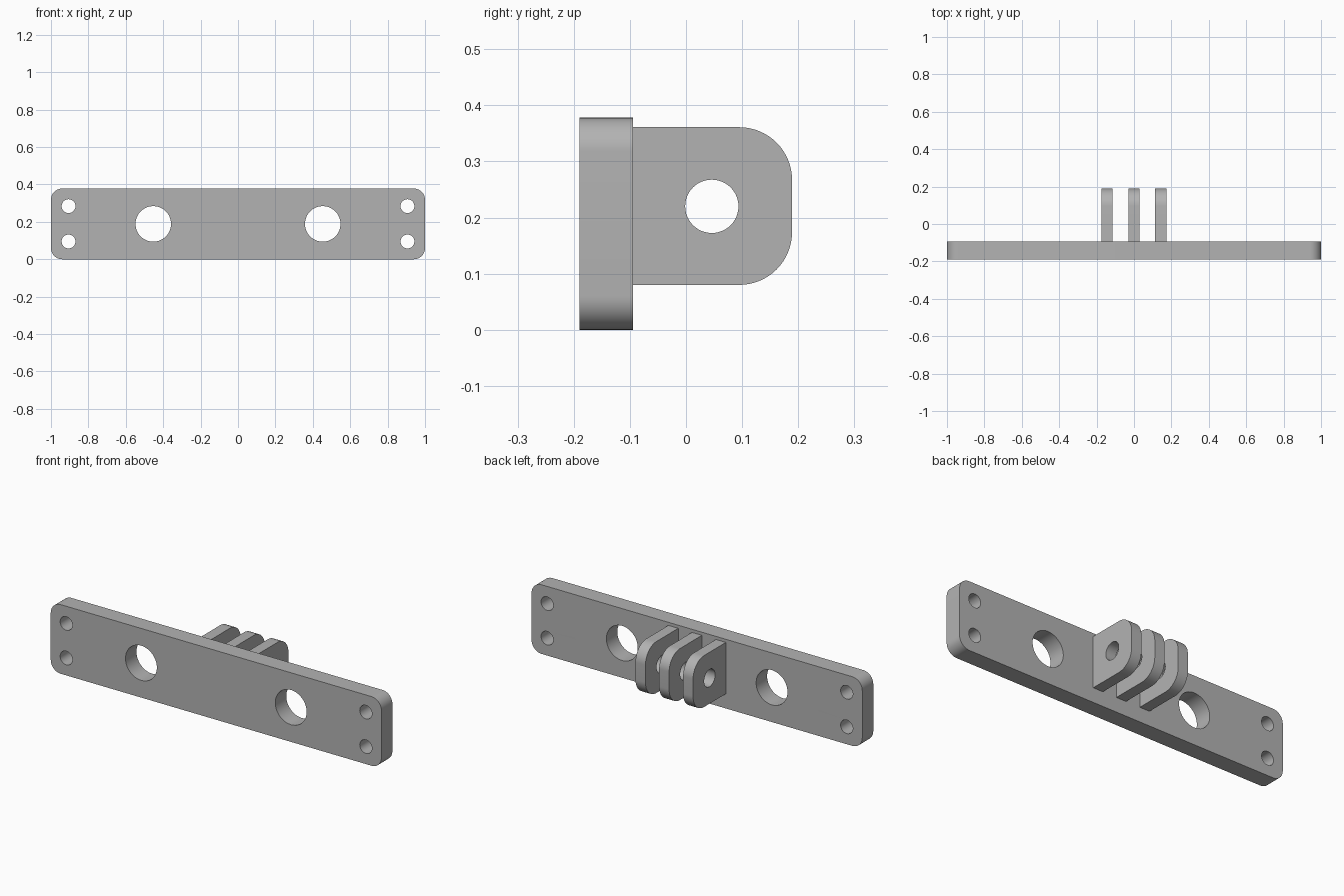
import bpy, bmesh
from math import cos, sin, pi
from mathutils import Matrix

cube = bpy.data.objects.get("Cube")
if cube:
    bpy.data.objects.remove(cube, do_unlink=True)

grey = bpy.data.materials.new("light_grey")
grey.use_nodes = True
colour = (0.45, 0.45, 0.45, 1)
grey.diffuse_color = colour
grey.node_tree.nodes["Principled BSDF"].inputs["Base Color"].default_value = colour


def arc(cx, cy, r, start, sweep, steps):
    return [(cx + r * cos(start + sweep * i / steps),
             cy + r * sin(start + sweep * i / steps)) for i in range(steps + 1)]


def circle(cx, cy, r, steps=48):
    return arc(cx, cy, r, 0, 2 * pi, steps)[:-1]


def slab(name, loops, depth, matrix):
    """Extrude an outline with holes, centred on its own plane, then place it."""
    curve = bpy.data.curves.new(name + "_profile", "CURVE")
    curve.dimensions = "2D"
    curve.fill_mode = "BOTH"
    curve.extrude = depth / 2
    for loop in loops:
        spline = curve.splines.new("POLY")
        spline.points.add(len(loop) - 1)
        for point, (u, v) in zip(spline.points, loop):
            point.co = (u, v, 0, 1)
        spline.use_cyclic_u = True
    source = bpy.data.objects.new(name + "_profile", curve)
    bpy.context.collection.objects.link(source)
    bpy.context.view_layer.update()
    graph = bpy.context.evaluated_depsgraph_get()
    mesh = bpy.data.meshes.new_from_object(source.evaluated_get(graph))
    bpy.data.objects.remove(source, do_unlink=True)
    bpy.data.curves.remove(curve)
    mesh.name = name

    # Weld caps to walls so the part is one closed solid
    bm = bmesh.new()
    bm.from_mesh(mesh)
    bmesh.ops.remove_doubles(bm, verts=bm.verts, dist=0.0001)
    bm.transform(matrix)
    bmesh.ops.recalc_face_normals(bm, faces=bm.faces)
    bm.to_mesh(mesh)
    bm.free()
    mesh.materials.clear()
    mesh.materials.append(grey)

    obj = bpy.data.objects.new(name, mesh)
    bpy.context.collection.objects.link(obj)
    bpy.ops.object.select_all(action="DESELECT")
    obj.select_set(True)
    bpy.context.view_layer.objects.active = obj
    bpy.ops.object.shade_smooth_by_angle(angle=pi / 6)
    return obj


# Mounting plate: rounded corners, two large holes, four screw holes
height, r = 0.378, 0.06
outline = []
for i, (cx, cz) in enumerate([(1 - r, height - r), (r - 1, height - r),
                              (r - 1, r), (1 - r, r)]):
    outline += arc(cx, cz, r, i * pi / 2, pi / 2, 12)
plate_loops = [outline]
for side in (-1, 1):
    plate_loops.append(circle(side * 0.453, height / 2, 0.095))
    for z in (0.095, 0.284):
        plate_loops.append(circle(side * 0.906, z, 0.037))
upright = Matrix.Translation((0, -0.142, 0)) @ Matrix.Rotation(pi / 2, 4, "X")
slab("mounting_plate", plate_loops, 0.095, upright)

# Three hinge lugs with rounded ends and a common pin hole
base, tip, low, high, r = -0.095, 0.189, 0.08, 0.361, 0.094
lug = [(base, high), (base, low)]
lug += arc(tip - r, low + r, r, -pi / 2, pi / 2, 16)
lug += arc(tip - r, high - r, r, 0, pi / 2, 16)
sideways = Matrix(((0, 0, 1, 0), (1, 0, 0, 0), (0, 1, 0, 0), (0, 0, 0, 1)))
for name, x in (("right_lug", -0.145), ("middle_lug", 0), ("left_lug", 0.143)):
    slab(name, [lug, circle(0.046, 0.22, 0.0475)], 0.06,
         Matrix.Translation((x, 0, 0)) @ sideways)
